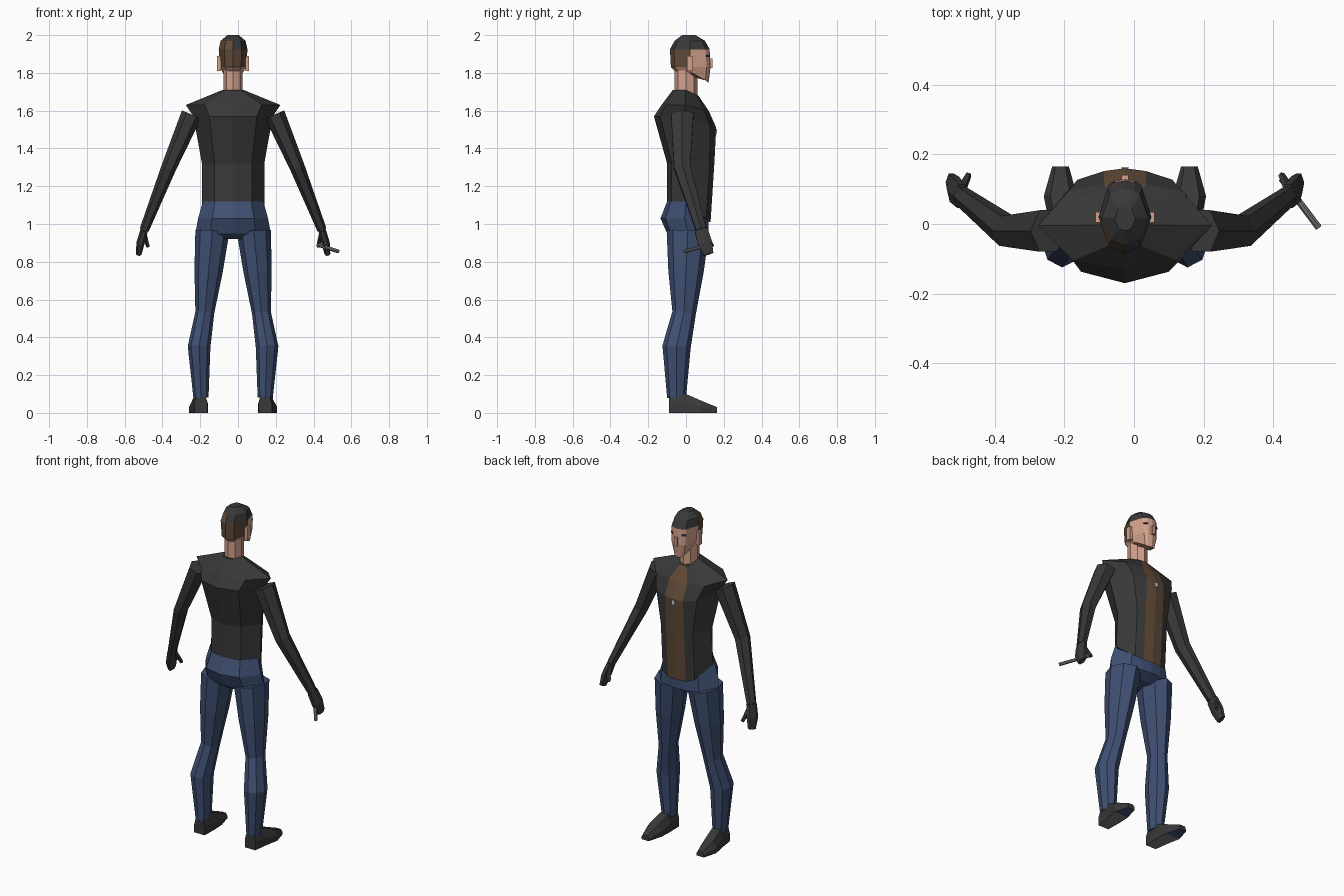
import bpy, bmesh, math
from mathutils import Vector, Matrix

cube = bpy.data.objects.get("Cube")
if cube:
    bpy.data.objects.remove(cube, do_unlink=True)

CENTRE_LINE = -.026


def material(name, red, green, blue):
    mat = bpy.data.materials.new(name)
    mat.use_nodes = True
    mat.diffuse_color = (red, green, blue, 1)
    shader = mat.node_tree.nodes["Principled BSDF"]
    shader.inputs["Base Color"].default_value = mat.diffuse_color
    shader.inputs["Roughness"].default_value = .9
    return mat


def neutral(name, value):
    return material(name, value, value, value)


CHARCOAL = neutral("charcoal", .04)
GREY = neutral("mid grey", .2)
WHITE = neutral("badge white", .7)
DENIM = material("blue denim", .05, .08, .17)
SKIN = material("skin", .66, .36, .26)
BROWN = material("brown", .12, .07, .04)


def finish(bm, name, materials, rule=None):
    """Orient and colour the faces, then place the part on the centre line."""
    bmesh.ops.recalc_face_normals(bm, faces=bm.faces)
    if rule:
        for face in bm.faces:
            face.material_index = rule(face.calc_center_median(), face.normal)
    mesh = bpy.data.meshes.new(name)
    bm.to_mesh(mesh)
    bm.free()
    for mat in materials:
        mesh.materials.append(mat)
    part = bpy.data.objects.new(name, mesh)
    part.location.x = CENTRE_LINE
    bpy.context.collection.objects.link(part)


def loft(name, rings, materials, rule=None):
    """Skin a list of equal rings and cap both ends."""
    bm = bmesh.new()
    rows = [[bm.verts.new(point) for point in ring] for ring in rings]
    for low, high in zip(rows, rows[1:]):
        for i in range(len(low)):
            bm.faces.new((low[i - 1], low[i], high[i], high[i - 1]))
    bm.faces.new(rows[0])
    bm.faces.new(rows[-1])
    finish(bm, name, materials, rule)


def body_ring(half, back, front, z, drop=0):
    """Ten-sided section whose front edge hangs lower by drop."""
    side = Vector((half, (back + front) / 2, z))
    back_mid = Vector((0, back, z))
    front_mid = Vector((0, front, z - drop))
    back_panel = back_mid.lerp(side, .2)
    back_panel.x = half * .6
    front_panel = front_mid.lerp(side, .2)
    front_panel.x = half * .65
    strip = Vector((min(.06, half * .4), front * .95, z - drop))
    flank = [back_panel, side, front_panel, strip]
    mirrored = [Vector((-p.x, p.y, p.z)) for p in reversed(flank)]
    return [back_mid] + flank + [front_mid] + mirrored


def tube(name, stations, mat, depth=1, sides=8, sign=1):
    """Limb through (x, y, z, radius) stations, deeper than wide by depth."""
    centres = [Vector((sign * x, y, z)) for x, y, z, radius in stations]
    rings = []
    for i, centre in enumerate(centres):
        ahead = centres[min(i + 1, len(centres) - 1)]
        along = (ahead - centres[max(i - 1, 0)]).normalized()
        deep = (Vector((0, 1, 0)) - along * along.y).normalized()
        wide = deep.cross(along)
        radius = stations[i][-1]
        angles = [math.tau * k / sides for k in range(sides)]
        rings.append([centre + radius * (wide * math.cos(a) + deep * depth * math.sin(a))
                      for a in angles])
    loft(name, rings, [mat])


def block(name, place, size, mat, turn=0):
    bm = bmesh.new()
    matrix = (Matrix.Translation(place) @ Matrix.Rotation(turn, 4, "Z")
              @ Matrix.Diagonal(size).to_4x4())
    bmesh.ops.create_cube(bm, size=1, matrix=matrix)
    finish(bm, name, [mat])


def shoe_ring(middle, y, half, height):
    """Trapezoid section across the foot, flat on the ground."""
    corners = ((-half, 0), (half, 0), (half, height / 2),
               (half * .6, height), (-half * .6, height), (-half, height / 2))
    return [(middle + x, y, z) for x, z in corners]


def shirt_rule(centre, normal):
    in_strip = centre.y > .03 and abs(centre.x) < .04
    return int(in_strip and abs(normal.z) < .9)


def sole_rule(centre, normal):
    if normal.z > -.9:
        return 0
    return 2 if centre.y > .06 else 1


def head_rule(centre, normal):
    if centre.z > 1.93:
        brown_crown = centre.y < 0 and centre.x < 0 and centre.z < 1.98
        return 1 if brown_crown else 2
    return int(centre.y < -.01 and centre.z > 1.82)


# Jacket, open over the brown shirt
loft("jacket_and_shirt", [
    body_ring(half=.165, back=-.1, front=.13, z=1.1, drop=.09),
    body_ring(half=.165, back=-.1, front=.15, z=1.32),
    body_ring(half=.21, back=-.17, front=.16, z=1.57, drop=.06),
    body_ring(half=.25, back=-.13, front=.12, z=1.63, drop=.03),
    body_ring(half=.055, back=-.07, front=.065, z=1.71, drop=.03),
], [CHARCOAL, BROWN], shirt_rule)

# Trouser seat
loft("trouser_seat", [
    body_ring(half=.1, back=-.06, front=.07, z=.92),
    body_ring(half=.2, back=-.1, front=.12, z=.95),
    body_ring(half=.185, back=-.135, front=.12, z=1.03),
    body_ring(half=.16, back=-.1, front=.1, z=1.12),
], [DENIM])

# Paired parts
for sign, side in ((1, "left"), (-1, "right")):
    tube(side + "_leg", [
        (.11, .01, .96, .09), (.13, 0, .75, .075), (.15, -.01, .53, .05),
        (.18, -.05, .35, .06), (.17, -.05, .08, .04),
    ], DENIM, depth=1.25, sign=sign)

    tube(side + "_arm", [
        (.22, -.02, 1.58, .055), (.34, -.02, 1.3, .04), (.47, .08, .97, .025),
    ], CHARCOAL, depth=1.25, sides=6, sign=sign)

    tube(side + "_hand", [
        (.47, .08, .97, .02), (.49, .1, .9, .022), (.5, .12, .84, .015),
    ], CHARCOAL, depth=2, sides=6, sign=sign)

    tube(side + "_thumb", [(.47, .1, .95, .015), (.45, .14, .88, .01)],
         CHARCOAL, sides=5, sign=sign)

    middle = sign * .185
    loft(side + "_shoe", [
        shoe_ring(middle - sign * .015, y=-.09, half=.035, height=.1),
        shoe_ring(middle - sign * .01, y=0, half=.042, height=.1),
        shoe_ring(middle, y=.08, half=.048, height=.065),
        shoe_ring(middle, y=.165, half=.024, height=.03),
    ], [CHARCOAL, GREY, DENIM], sole_rule)

    block(side + "_ear", (sign * .075, .02, 1.85), (.02, .03, .08), SKIN)
    block(side + "_eye", (sign * .038, .114, 1.89), (.025, .008, .01),
          CHARCOAL, turn=-.65 * sign)

# Neck and head
tube("neck", [(0, 0, 1.66, .05), (0, 0, 1.84, .05)], SKIN, depth=1.2)
loft("head", [
    body_ring(half=.05, back=-.05, front=.12, z=1.8, drop=.05),
    body_ring(half=.07, back=-.08, front=.13, z=1.83),
    body_ring(half=.076, back=-.085, front=.125, z=1.925),
    body_ring(half=.066, back=-.06, front=.1, z=1.97),
    body_ring(half=.03, back=-.02, front=.05, z=2),
], [SKIN, BROWN, CHARCOAL], head_rule)
block("nose", (0, .13, 1.85), (.02, .02, .05), SKIN)

# Small chest badge and the baton held in the left hand
block("chest_badge", (0, .16, 1.49), (.02, .008, .025), WHITE)
tube("baton", [(.45, .13, .89, .01), (.556, -.01, .855, .01)], GREY)
